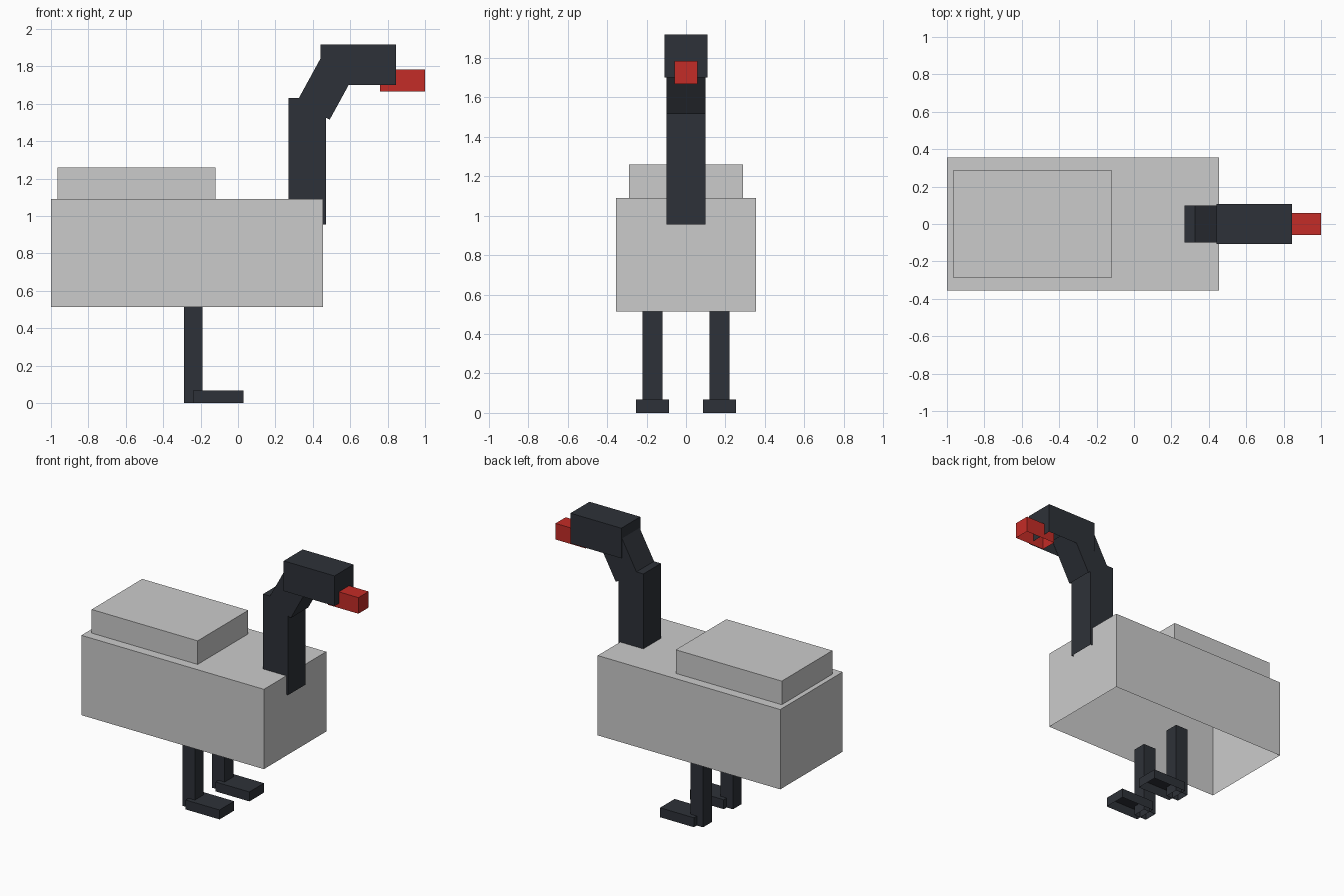
import bpy, bmesh
from math import radians
from mathutils import Matrix, Vector

if "Cube" in bpy.data.objects:
    bpy.data.objects.remove(bpy.data.objects["Cube"])


def material(name, color):
    m = bpy.data.materials.new(name)
    m.diffuse_color = (*color, 1)
    m.use_nodes = True
    m.node_tree.nodes["Principled BSDF"].inputs["Base Color"].default_value = m.diffuse_color
    return m


dark = material("charcoal", (0.027, 0.031, 0.04))
red = material("red", (0.55, 0.025, 0.02))


def open_box(name, x, y, z, mat=None, tilt=0):
    """Box without its underside; tilt turns it around its centre about Y."""
    lo, hi = Vector((x[0], y[0], z[0])), Vector((x[1], y[1], z[1]))
    bm = bmesh.new()
    bmesh.ops.create_cube(bm, size=1)
    bm.normal_update()
    bottom = [f for f in bm.faces if f.normal.z < -0.5]
    bmesh.ops.delete(bm, geom=bottom, context='FACES_ONLY')
    bmesh.ops.scale(bm, vec=hi - lo, verts=bm.verts)
    mesh = bpy.data.meshes.new(name)
    bm.to_mesh(mesh)
    bm.free()
    if mat:
        mesh.materials.append(mat)
    ob = bpy.data.objects.new(name, mesh)
    ob.location = (lo + hi) / 2
    ob.rotation_euler.y = tilt
    bpy.context.collection.objects.link(ob)
    return ob


# Body and raised back feathers
open_box("body", (-1, 0.455), (-0.355, 0.355), (0.515, 1.09))
open_box("back_feathers", (-0.965, -0.12), (-0.288, 0.288), (1.09, 1.26))

# Neck: upright lower part, leaning upper part
open_box("lower_neck", (0.27, 0.47), (-0.1, 0.1), (0.955, 1.63), dark)
tilt, length = radians(28.7), 0.32
corner = Vector((0.49, 0, 1.515))  # lower front corner of the leaning part
c = corner + Matrix.Rotation(tilt, 3, 'Y') @ Vector((-0.1, 0, length / 2))
open_box("upper_neck", (c.x - 0.1, c.x + 0.1), (-0.1, 0.1),
         (c.z - length / 2, c.z + length / 2), dark, tilt)

# Head and beak
open_box("head", (0.44, 0.845), (-0.108, 0.108), (1.70, 1.917), dark)
open_box("beak", (0.76, 1.0), (-0.058, 0.058), (1.667, 1.783), red)

# Legs and feet
for side, y in (("right", -0.17), ("left", 0.17)):
    open_box(side + "_leg", (-0.29, -0.19), (y - 0.05, y + 0.05), (0, 0.515), dark)
    open_box(side + "_foot", (-0.24, 0.03), (y - 0.083, y + 0.083), (0, 0.068), dark)
